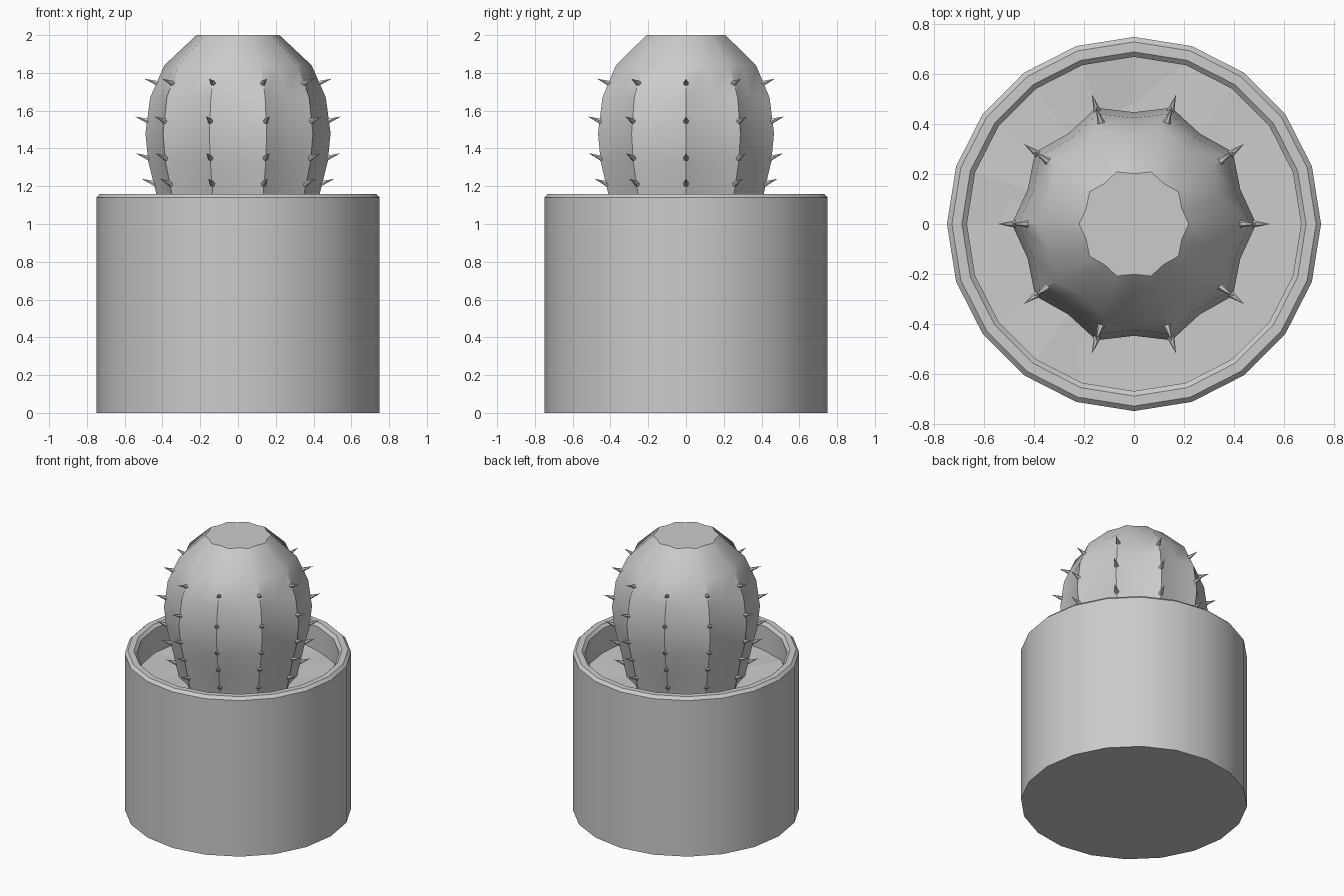
import bpy, math, random
from mathutils import Vector

if "Cube" in bpy.data.objects:
    bpy.data.objects.remove(bpy.data.objects["Cube"])

random.seed(4)
SIDES = 20


def make(name, verts, faces, smooth=None):
    me = bpy.data.meshes.new(name)
    me.from_pydata(verts, [], faces)
    me.update()
    ob = bpy.data.objects.new(name, me)
    bpy.context.collection.objects.link(ob)
    if smooth:
        bpy.ops.object.select_all(action='DESELECT')
        ob.select_set(True)
        bpy.context.view_layer.objects.active = ob
        bpy.ops.object.shade_smooth_by_angle(angle=math.radians(smooth))
    return ob


def lathe(name, profile, groove=1.0, smooth=None, jitter=0.0):
    """Spin (radius, z) points; odd columns are pulled in by groove."""
    verts, faces = [], []
    for r, z in profile:
        for i in range(SIDES):
            a = math.tau * i / SIDES
            k = r * (groove if i % 2 else 1.0)
            verts.append((k * math.cos(a), k * math.sin(a),
                          z + random.uniform(-jitter, jitter)))
    for j in range(len(profile) - 1):
        for i in range(SIDES):
            n = (i + 1) % SIDES
            a, b = j * SIDES, (j + 1) * SIDES
            faces.append((a + i, a + n, b + n, b + i))
    last = (len(profile) - 1) * SIDES
    faces.append(tuple(reversed(range(SIDES))))
    faces.append(tuple(range(last, last + SIDES)))
    return make(name, verts, faces, smooth)


# pot with chamfered rim and hollow inside
lathe("pot", [(.75, 0), (.75, 1.14), (.73, 1.16), (.69, 1.16),
              (.67, 1.14), (.67, .90)], smooth=30)

# uneven faceted soil
lathe("soil", [(.68, .97), (.36, .96)], jitter=.015)

# ribbed cactus body
body = [(.38, .92), (.405, 1.03), (.435, 1.17), (.475, 1.33), (.49, 1.48),
        (.465, 1.67), (.39, 1.84), (.22, 2.0)]
lathe("cactus_body", body, groove=.915, smooth=35)


def radius_at(z):
    for (r0, z0), (r1, z1) in zip(body, body[1:]):
        if z0 <= z <= z1:
            return r0 + (r1 - r0) * (z - z0) / (z1 - z0)


# thorns along each rib, tilted slightly upward
verts, faces = [], []
for z in (1.07, 1.215, 1.35, 1.545, 1.745):
    for rib in range(10):
        a = math.tau * rib / 10
        out = Vector((math.cos(a), math.sin(a), 0))
        side = Vector((-math.sin(a), math.cos(a), 0))
        axis = (out + Vector((0, 0, .36))).normalized()
        up = axis.cross(side)
        base = out * (radius_at(z) - .02) + Vector((0, 0, z - .006))
        s = len(verts)
        for k in range(6):
            t = math.tau * k / 6
            verts.append(base + (side * math.cos(t) + up * math.sin(t)) * .018)
        verts.append(base + axis * .09)
        faces += [(s + (k + 1) % 6, s + k, s + 6) for k in range(6)]
        faces.append(tuple(s + k for k in range(6)))
make("thorns", verts, faces)
